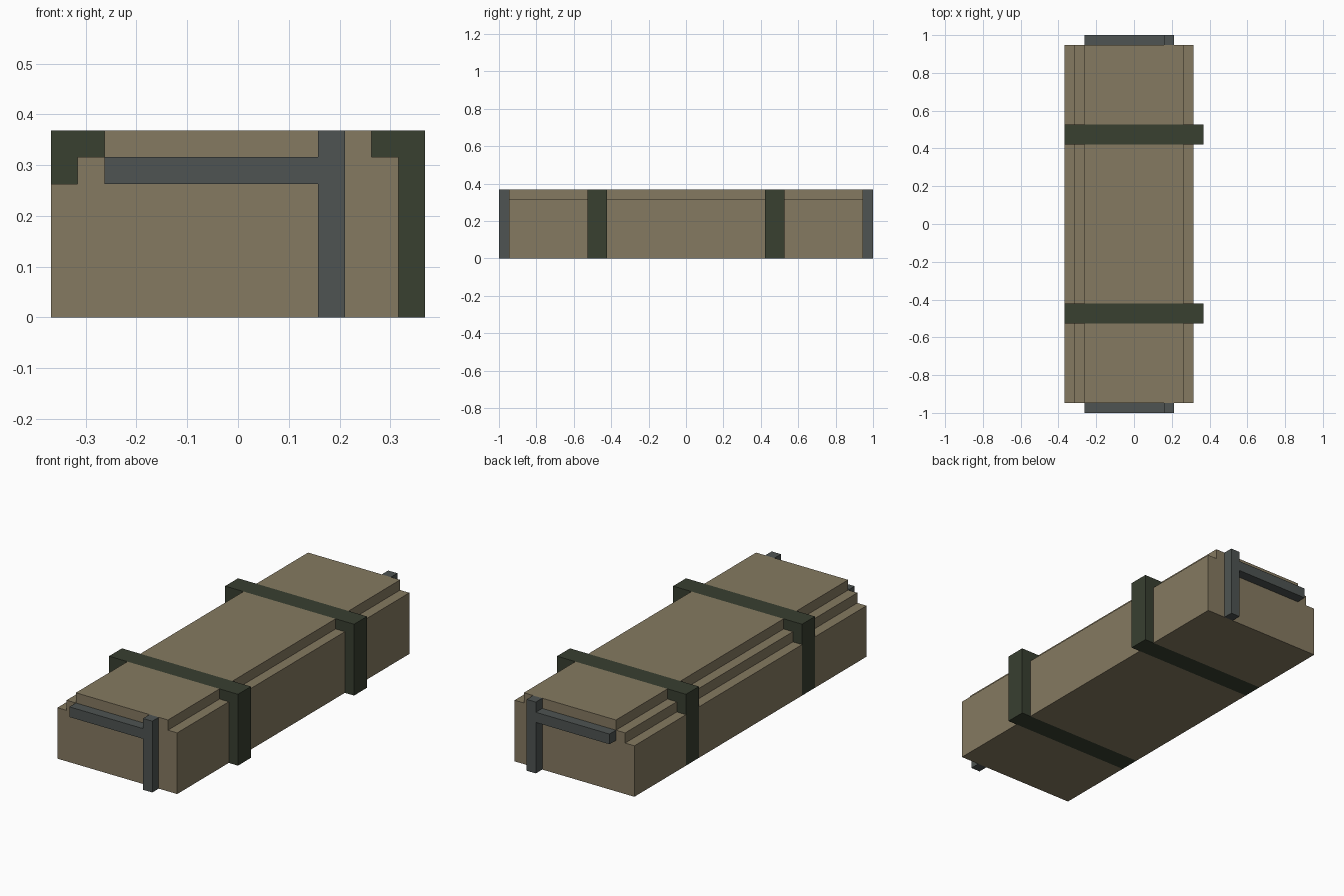
import bpy, bmesh

if "Cube" in bpy.data.objects:
    bpy.data.objects.remove(bpy.data.objects["Cube"])

U = 1 / 19  # grid step: the crate is 38 steps long


def material(name, rgb):
    m = bpy.data.materials.new(name)
    m.diffuse_color = (*rgb, 1)
    m.use_nodes = True
    m.node_tree.nodes["Principled BSDF"].inputs["Base Color"].default_value = m.diffuse_color
    return m


TAN = material("tan", (0.235, 0.193, 0.119))
GREEN = material("dark green", (0.040, 0.050, 0.030))
GREY = material("steel grey", (0.077, 0.088, 0.084))


def tube(bm, profile, y0, y1):
    """Side walls of an anticlockwise (x, z) profile run from y0 to y1."""
    for (ax, az), (bx, bz) in zip(profile, profile[1:] + profile[:1]):
        pts = [(ax, y0, az), (ax, y1, az), (bx, y1, bz), (bx, y0, bz)]
        bm.faces.new([bm.verts.new((x * U, y * U, z * U)) for x, y, z in pts])


def cap(bm, profile, y, front):
    pts = profile if front else profile[::-1]
    bm.faces.new([bm.verts.new((x * U, y * U, z * U)) for x, z in pts])


def finish(bm, name, mat):
    bmesh.ops.remove_doubles(bm, verts=bm.verts, dist=1e-5)
    me = bpy.data.meshes.new(name)
    bm.to_mesh(me)
    bm.free()
    me.materials.append(mat)
    bpy.context.collection.objects.link(bpy.data.objects.new(name, me))


# Crate body with stepped lid edges, interrupted by the two straps
body = [(-7, 0), (6, 0), (6, 6), (5, 6), (5, 7),
        (-5, 7), (-5, 6), (-6, 6), (-6, 5), (-7, 5)]
bm = bmesh.new()
for y0, y1 in ((-18, -10), (-8, 8), (10, 18)):
    tube(bm, body, y0, y1)
cap(bm, body, -18, True)
cap(bm, body, 18, False)
finish(bm, "crate_body", TAN)

# Straps: flush with lid, left side and base, standing proud on the right
strap = [(-7, 0), (7, 0), (7, 7), (-7, 7)]
left_lip = [(-7, 5), (-6, 5), (-6, 6), (-5, 6), (-5, 7), (-7, 7)]
right_lip = [(6, 0), (7, 0), (7, 7), (5, 7), (5, 6), (6, 6)]
for name, y0 in (("front_strap", -10), ("back_strap", 8)):
    bm = bmesh.new()
    tube(bm, strap, y0, y0 + 2)
    for lip in (left_lip, right_lip):
        cap(bm, lip, y0, True)
        cap(bm, lip, y0 + 2, False)
    finish(bm, name, GREEN)

# End brackets: upright post with a crossbar
bracket = [(-5, 5), (3, 5), (3, 0), (4, 0), (4, 7), (3, 7), (3, 6), (-5, 6)]
for name, y0, front in (("front_bracket", -19, True), ("back_bracket", 18, False)):
    bm = bmesh.new()
    tube(bm, bracket, y0, y0 + 1)
    cap(bm, bracket, -19 if front else 19, front)
    finish(bm, name, GREY)
